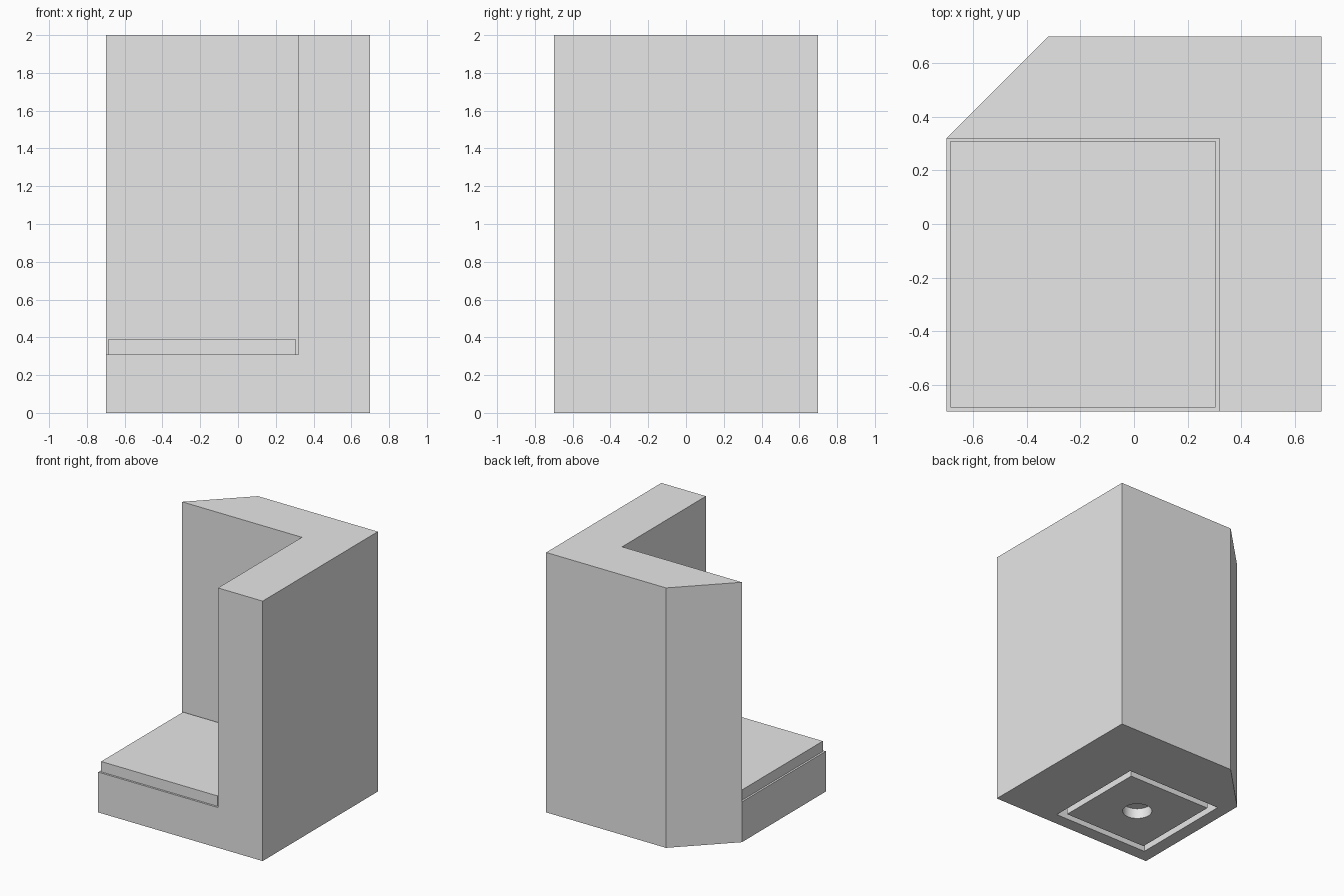
import bpy
import bmesh

old = bpy.data.objects.get("Cube")
if old:
    bpy.data.objects.remove(old, do_unlink=True)

HALF = 0.70      # half of the footprint
WALL = 0.32      # inner faces of the two walls
FLOOR = 0.31     # top of the base
MID = -0.19      # centre of the slab and its socket

grey = bpy.data.materials.new("light_grey")
grey.use_nodes = True
grey.diffuse_color = (0.8, 0.8, 0.8, 1)
grey.node_tree.nodes["Principled BSDF"].inputs["Base Color"].default_value = (0.8, 0.8, 0.8, 1)


def prism(name, outline, z0, z1):
    """Extrude a flat counter-clockwise outline from z0 to z1."""
    bm = bmesh.new()
    face = bm.faces.new([bm.verts.new((x, y, z0)) for x, y in outline])
    ext = bmesh.ops.extrude_face_region(bm, geom=[face], use_keep_orig=True)
    top = [v for v in ext["geom"] if isinstance(v, bmesh.types.BMVert)]
    bmesh.ops.translate(bm, verts=top, vec=(0, 0, z1 - z0))
    bmesh.ops.recalc_face_normals(bm, faces=bm.faces)
    mesh = bpy.data.meshes.new(name)
    bm.to_mesh(mesh)
    bm.free()
    mesh.materials.append(grey)
    obj = bpy.data.objects.new(name, mesh)
    bpy.context.collection.objects.link(obj)
    return obj


def rect(x0, x1, y0, y1):
    return [(x0, y0), (x1, y0), (x1, y1), (x0, y1)]


def square(width):
    h = width / 2
    return rect(MID - h, MID + h, MID - h, MID + h)


def boolean(target, other, operation):
    mod = target.modifiers.new(operation.lower(), "BOOLEAN")
    mod.operation = operation
    mod.solver = "EXACT"
    mod.object = other
    other.hide_render = True
    other.hide_set(True)
    other.display_type = "WIRE"


# Corner block with one chamfered edge, opened up to leave a base and two walls
block = prism("corner_block", [(-HALF, -HALF), (HALF, -HALF), (HALF, HALF),
                               (-WALL, HALF), (-HALF, WALL)], 0, 2)
boolean(block, prism("corner_cutter", rect(-1, WALL, -1, WALL), FLOOR, 2.5), "DIFFERENCE")

# Square socket through the base
boolean(block, prism("socket_cutter", square(0.82), -0.2, FLOOR + 0.1), "DIFFERENCE")

# Slab resting on the base, with a plug hanging down into the socket
slab = prism("floor_slab", rect(-0.685, 0.305, -0.685, 0.31), FLOOR, 0.39)
boolean(slab, prism("slab_plug", square(0.715), 0, FLOOR + 0.04), "UNION")

# Blind round hole in the underside of the plug
bpy.ops.mesh.primitive_cylinder_add(vertices=48, radius=0.105, depth=0.2,
                                    location=(MID, MID, -0.02))
hole = bpy.context.object
hole.name = "hole_cutter"
hole.data.materials.append(grey)
bpy.ops.object.shade_smooth_by_angle()
boolean(slab, hole, "DIFFERENCE")
